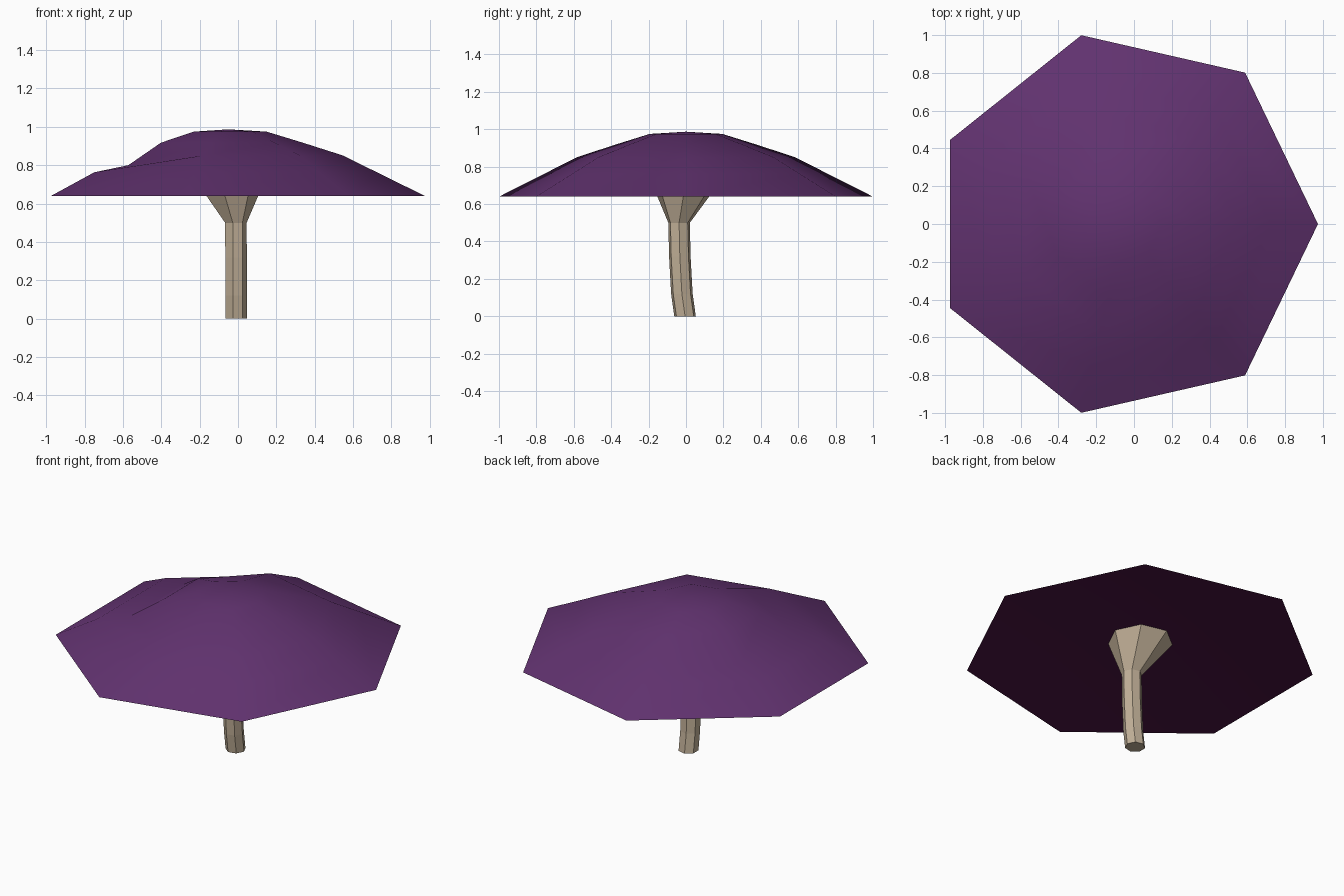
import bpy, bmesh, math

if "Cube" in bpy.data.objects:
    bpy.data.objects.remove(bpy.data.objects["Cube"])

SIDES = 7


def material(name, rgb):
    m = bpy.data.materials.new(name)
    m.diffuse_color = (*rgb, 1)
    m.use_nodes = True
    m.node_tree.nodes["Principled BSDF"].inputs["Base Color"].default_value = m.diffuse_color
    return m


purple = material("purple cap", (0.12, 0.032, 0.16))
dark = material("dark purple underside", (0.07, 0.007, 0.055))
cream = material("cream stem", (0.53, 0.43, 0.31))


def ring(bm, r, x, y, z):
    return [bm.verts.new((x + r * math.cos(2 * math.pi * i / SIDES),
                          y + r * math.sin(2 * math.pi * i / SIDES), z))
            for i in range(SIDES)]


def bridge(bm, a, b, mat=0):
    for i in range(SIDES):
        j = (i + 1) % SIDES
        bm.faces.new((a[i], a[j], b[j], b[i])).material_index = mat


def fan(bm, a, tip, mat=0):
    for i in range(SIDES):
        bm.faces.new((a[i], a[(i + 1) % SIDES], tip)).material_index = mat


def finish(bm, name, mats):
    bmesh.ops.recalc_face_normals(bm, faces=bm.faces[:])
    me = bpy.data.meshes.new(name)
    bm.to_mesh(me)
    bm.free()
    for m in mats:
        me.materials.append(m)
    ob = bpy.data.objects.new(name, me)
    bpy.context.collection.objects.link(ob)
    return ob


# Cap: seven-sided dome with a shallow hollow underside
CX = -0.051
bm = bmesh.new()
profile = [(1.025, 0.64), (0.775, 0.763), (0.6, 0.85), (0.39, 0.917), (0.2, 0.975)]
loops = [ring(bm, r, CX, 0, z) for r, z in profile]
for a, b in zip(loops, loops[1:]):
    bridge(bm, a, b)
fan(bm, loops[-1], bm.verts.new((CX, 0, 0.987)))
fan(bm, loops[0], bm.verts.new((CX, 0, 0.74)), 1)

# Dent on the left side of the cap
for v in loops[2]:
    if v.co.x < -0.5:
        v.co.z = 0.80
        v.co.x += 0.02
cap = finish(bm, "cap", [purple, dark])
bpy.context.view_layer.objects.active = cap
cap.select_set(True)
bpy.ops.object.shade_smooth_by_angle(angle=math.radians(40))
cap.select_set(False)

# Stem: slightly bent, flaring out under the cap
bm = bmesh.new()
path = [(0.059, -0.013, -0.005, 0.0), (0.059, -0.013, -0.022, 0.12),
        (0.059, -0.013, -0.033, 0.32), (0.059, -0.014, -0.037, 0.5),
        (0.195, -0.051, 0.0, 0.73)]
loops = [ring(bm, *p) for p in path]
for a, b in zip(loops, loops[1:]):
    bridge(bm, a, b)
bm.faces.new(loops[0])
bm.faces.new(loops[-1])
finish(bm, "stem", [cream])
